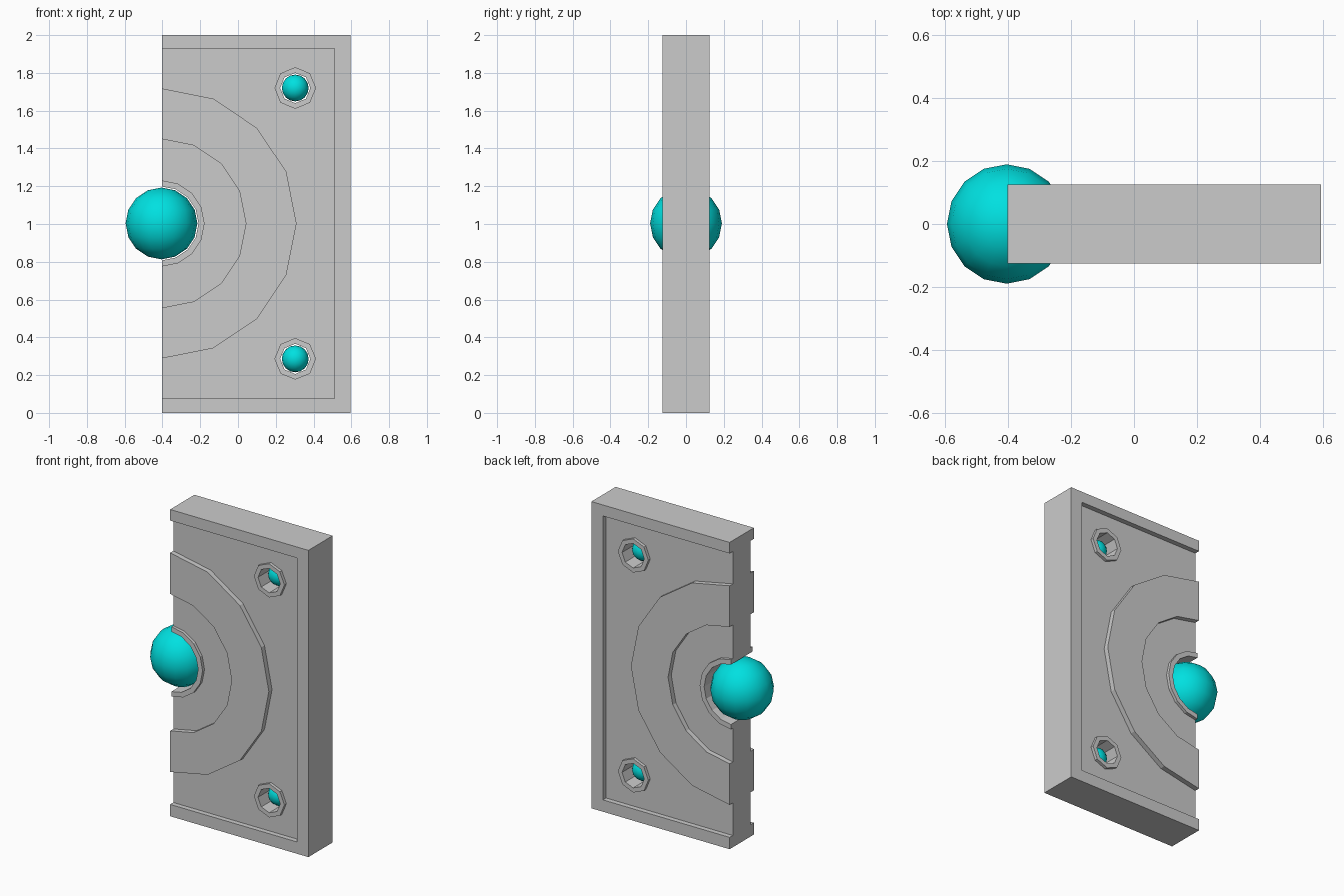
import bpy, bmesh
from math import cos, sin, pi

if "Cube" in bpy.data.objects:
    bpy.data.objects.remove(bpy.data.objects["Cube"])

X0, ZC = -0.405, 1.003          # centre of the big ball and its rings
BOLTS = [(0.303, 1.72), (0.303, 0.286)]


def make(name, bm):
    bmesh.ops.recalc_face_normals(bm, faces=bm.faces)
    me = bpy.data.meshes.new(name)
    bm.to_mesh(me)
    bm.free()
    ob = bpy.data.objects.new(name, me)
    bpy.context.collection.objects.link(ob)
    return ob


def box(name, x0, x1, y0, y1, z0, z1):
    bm = bmesh.new()
    bmesh.ops.create_cube(bm, size=1)
    for v in bm.verts:
        v.co = ((x0 + x1) / 2 + v.co.x * (x1 - x0),
                (y0 + y1) / 2 + v.co.y * (y1 - y0),
                (z0 + z1) / 2 + v.co.z * (z1 - z0))
    return make(name, bm)


def prism(name, x, z, r, n, d, r_in=0):
    """Disc (or ring, with r_in) of n sides running from y = -d to y = d."""
    bm = bmesh.new()

    def loop(rad, y):
        return [bm.verts.new((x + rad * cos(2 * pi * i / n), y, z + rad * sin(2 * pi * i / n)))
                for i in range(n)]
    loops = [loop(r, -d), loop(r, d)]
    if r_in:
        loops += [loop(r_in, d), loop(r_in, -d)]
        pairs = [(loops[i], loops[(i + 1) % 4]) for i in range(4)]
    else:
        bm.faces.new(loops[0])
        bm.faces.new(loops[1])
        pairs = [(loops[0], loops[1])]
    for a, b in pairs:
        for i in range(n):
            j = (i + 1) % n
            bm.faces.new((a[i], a[j], b[j], b[i]))
    return make(name, bm)


def combine(target, tool, op):
    m = target.modifiers.new("bool", 'BOOLEAN')
    m.operation, m.solver, m.object = op, 'EXACT', tool
    bpy.context.view_layer.objects.active = target
    bpy.ops.object.modifier_apply(modifier=m.name)
    bpy.data.objects.remove(tool)


# Slab with a shallow pocket on both faces, leaving a rim on three sides
panel = box("panel", -0.7, 0.595, -0.125, 0.125, 0, 2)
for s in (-1, 1):
    y0, y1 = sorted((s * 0.092, s * 0.3))
    combine(panel, box("pocket", -1, 0.512, y0, y1, 0.077, 1.928), 'DIFFERENCE')

# Raised band, ball collar and bolt bosses
combine(panel, prism("band", X0, ZC, 0.715, 16, 0.125, 0.447), 'UNION')
combine(panel, prism("collar", X0, ZC, 0.228, 16, 0.112), 'UNION')
for x, z in BOLTS:
    combine(panel, prism("boss", x, z, 0.11, 8, 0.112), 'UNION')

# Through holes
combine(panel, prism("ball_hole", X0, ZC, 0.196, 16, 0.4), 'DIFFERENCE')
for x, z in BOLTS:
    combine(panel, prism("bolt_hole", x, z, 0.08, 8, 0.4), 'DIFFERENCE')

# Straight left edge
combine(panel, box("edge_cut", -3, -0.402, -1, 1, -1, 3), 'DIFFERENCE')

# Glowing balls
cyan = bpy.data.materials.new("cyan")
cyan.diffuse_color = (0.0, 0.75, 0.75, 1)
cyan.use_nodes = True
cyan.node_tree.nodes["Principled BSDF"].inputs["Base Color"].default_value = cyan.diffuse_color


def ball(name, x, z, r):
    bpy.ops.mesh.primitive_uv_sphere_add(segments=16, ring_count=8, radius=r, location=(x, 0, z))
    ob = bpy.context.object
    ob.name = name
    ob.data.materials.append(cyan)
    bpy.ops.object.shade_smooth()


ball("centre_ball", X0, ZC, 0.19)
for i, (x, z) in enumerate(BOLTS):
    ball(f"bolt_ball_{i + 1}", x, z, 0.071)
